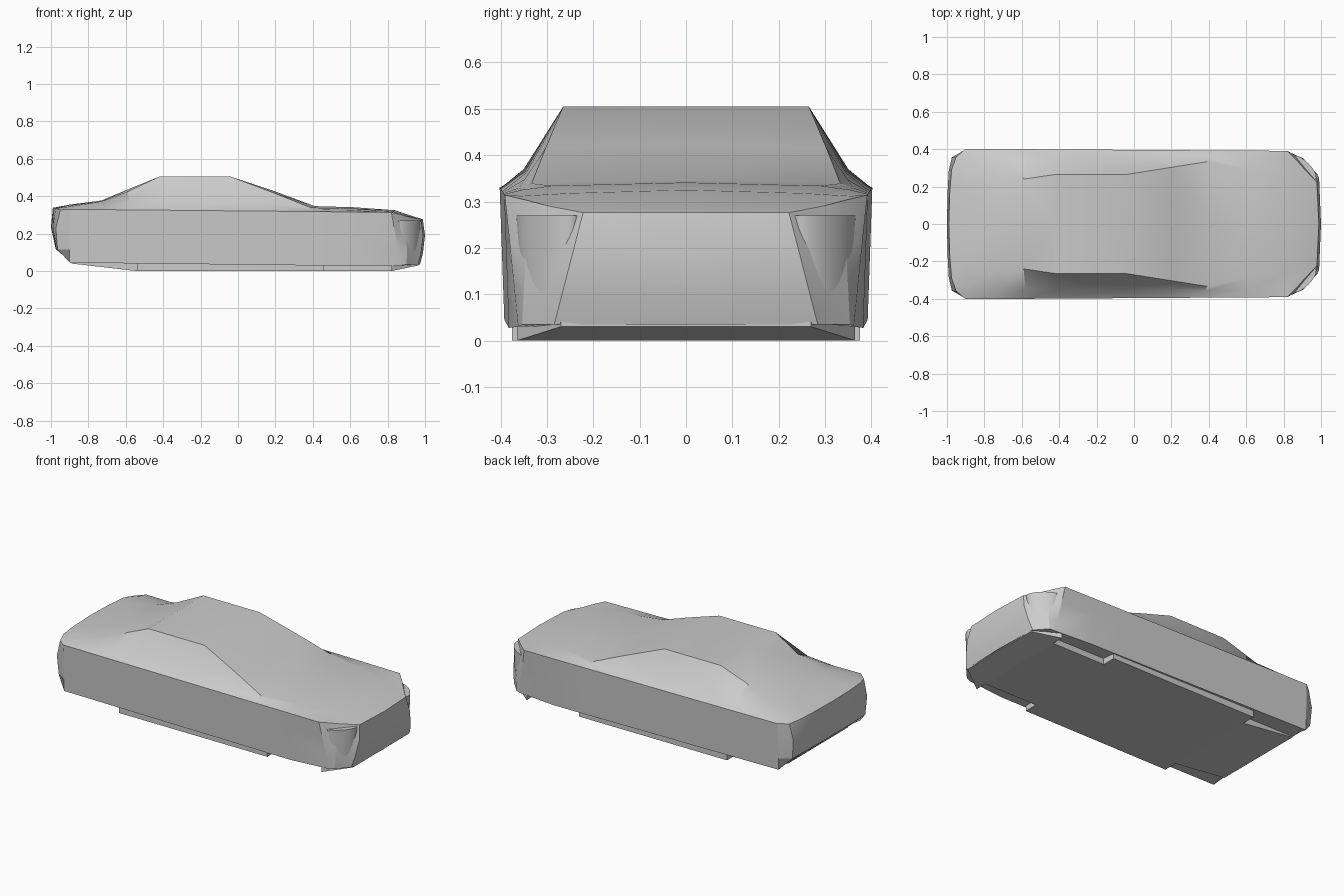
import bpy, bmesh
from math import radians, atan2
from mathutils import Vector, Matrix

if "Cube" in bpy.data.objects:
    bpy.data.objects.remove(bpy.data.objects["Cube"])


def finish(bm, name, angle=25, mirror=True):
    bmesh.ops.recalc_face_normals(bm, faces=bm.faces)
    me = bpy.data.meshes.new(name)
    bm.to_mesh(me)
    bm.free()
    ob = bpy.data.objects.new(name, me)
    bpy.context.collection.objects.link(ob)
    bpy.ops.object.select_all(action='DESELECT')
    ob.select_set(True)
    bpy.context.view_layer.objects.active = ob
    bpy.ops.object.shade_smooth_by_angle(angle=radians(angle))
    if mirror:
        m = ob.modifiers.new("mirror", 'MIRROR')
        m.use_axis = (False, True, False)
        m.merge_threshold = 0.0005
    return ob


def belt(x):
    t = (x + 0.9) / 1.72
    return (x, 0.402 - 0.011 * t, 0.33 - 0.016 * t)


# Upper surface rows, rear to front: outer point, shoulder, roof edge, centre
rear = [(-.95, .36, .327), (-.975, .29, .335), (-.985, .17, .337), (-.99, 0, .338)]
rows = [
    [(-.9, .34, .345), (-.9, .2, .352), (-.9, 0, .355)],
    [(-.70, .345, .36), (-.73, .25, .372), (-.73, 0, .377)],
    [(-.58, .35, .37), (-.59, .24, .425), (-.58, 0, .44)],
    [(-.42, .348, .367), (-.42, .265, .505), (-.42, 0, .505)],
    [(-.04, .345, .362), (-.04, .265, .505), (-.04, 0, .505)],
    [(.20, .348, .348), (.20, .303, .415), (.20, 0, .425)],
    [(.38, .36, .33), (.39, .333, .339), (.41, 0, .347)],
    [(.62, .355, .325), (.62, .29, .334), (.62, 0, .341)],
    [(.82, .355, .312), (.83, .25, .318), (.84, 0, .325)],
]
belt_x = [-.9, -.72, -.58, -.42, -.04, .20, .40, .62, .82]
front = [(.87, .34, .302), (.91, .295, .29), (.978, .222, .276), (.988, 0, .276)]
grid = [rear] + [[belt(x)] + r for x, r in zip(belt_x, rows)] + [front]


def wall_column(p):
    """Points down the lower wall below a rim point."""
    x, y, z = p
    bulge = (0, 0)
    if x < -.92:
        b, bulge = (-.89, y * .97, .045), (-.045, -.06)
    elif x > .85:
        b, bulge = (x - .015 if y < .25 else x + .03, y * (1.28 if y < .25 else 1.04), .035), (.017, .012)
    elif x > .8:
        b = (.87, .362, .03)
    else:
        b = (x, y - .01, .045 - .02 * (x + .9) / 1.72)
    p, b = Vector(p), Vector(b)
    return [p.lerp(b, t) + Vector((k, 0, 0)) for t, k in zip((.35, .75), bulge)] + [b]


# Body shell: upper surface, walls and underside
bm = bmesh.new()
g = [[bm.verts.new(p) for p in row] for row in grid]
for a, b in zip(g, g[1:]):
    for i in range(3):
        bm.faces.new((a[i], a[i + 1], b[i + 1], b[i]))
rim = g[0][::-1] + [r[0] for r in g[1:-1]] + g[-1]
cols = [[v] + [bm.verts.new(q) for q in wall_column(v.co)] for v in rim]
for a, b in zip(cols, cols[1:]):
    for i in range(3):
        bm.faces.new((a[i], b[i], b[i + 1], a[i + 1]))
bm.faces.new([c[-1] for c in cols])
finish(bm, "body_shell", 22)

# Floor pan in four pieces, leaving notches at the wheels
pan = [(-.89, -.54, .29, .29, .04, 0), (-.54, .46, .375, .375, 0, 0),
       (.46, .82, .29, .29, 0, 0), (.82, .965, .365, .27, 0, .03)]
bm = bmesh.new()
for x0, x1, y0, y1, z0, z1 in pan:
    v = [bm.verts.new(p) for p in (
        (x0, -y0, z0), (x1, -y1, z1), (x1, y1, z1), (x0, y0, z0),
        (x0, -y0, .05), (x1, -y1, .05), (x1, y1, .05), (x0, y0, .05))]
    for f in ((0, 3, 2, 1), (4, 5, 6, 7), (0, 1, 5, 4), (1, 2, 6, 5), (2, 3, 7, 6), (3, 0, 4, 7)):
        bm.faces.new([v[i] for i in f])
finish(bm, "floor_pan", 25, False)

# Wraparound headlights bulging from the front corners
bm = bmesh.new()
bmesh.ops.create_cone(bm, cap_ends=True, segments=32, radius1=.075, radius2=.09, depth=.2)
turn = Matrix.Translation((.905, .298, .17)) @ Matrix.Rotation(atan2(.72, .7), 4, 'Z')
bmesh.ops.transform(bm, matrix=turn @ Matrix.Diagonal((.42, 1, 1, 1)), verts=bm.verts)
finish(bm, "headlight", 40)
